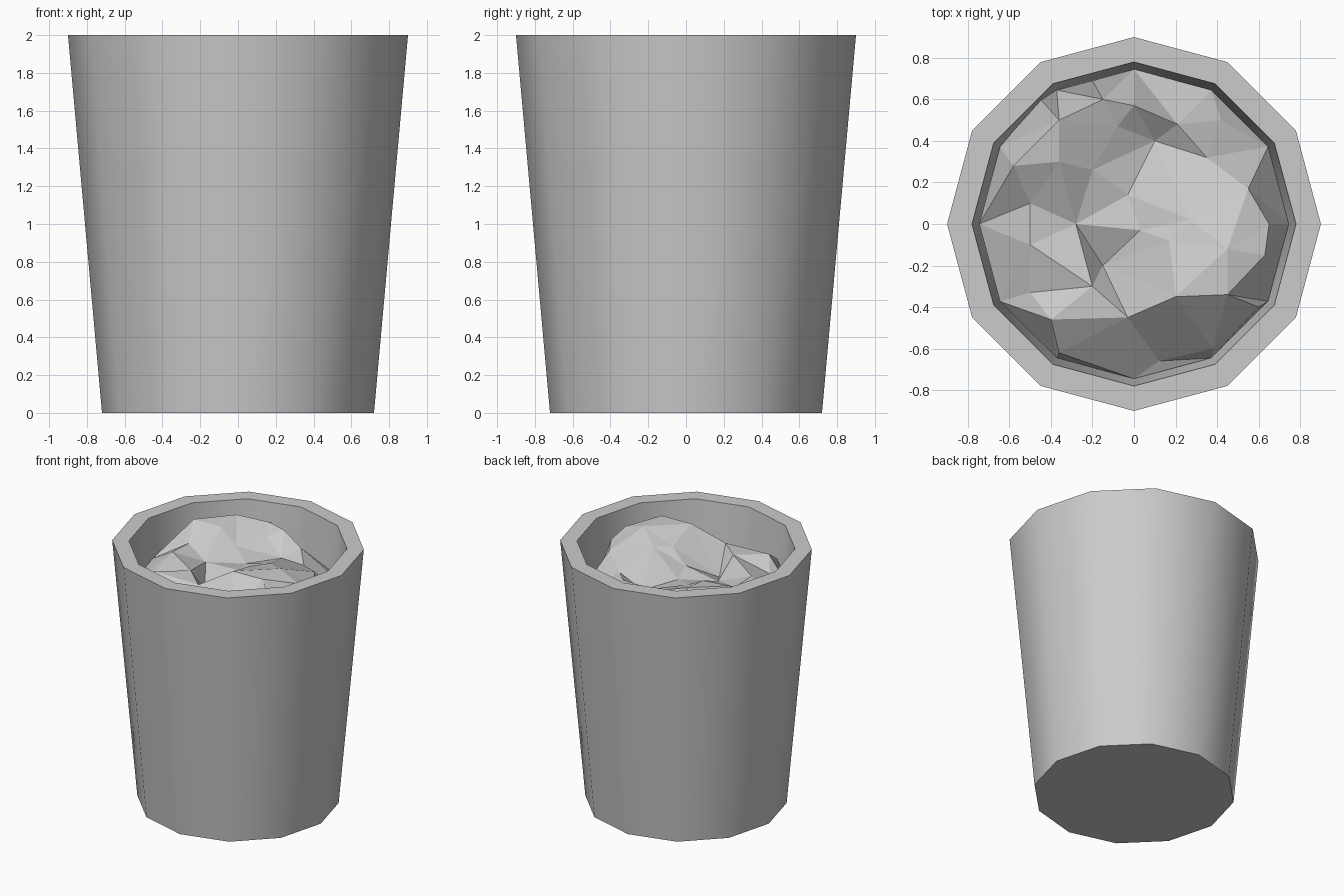
import bpy, math, random
from mathutils import Vector
from mathutils.geometry import delaunay_2d_cdt

if "Cube" in bpy.data.objects:
    bpy.data.objects.remove(bpy.data.objects["Cube"])

random.seed(4)
SIDES = 12


def add_object(name, verts, faces):
    mesh = bpy.data.meshes.new(name)
    mesh.from_pydata(verts, [], faces)
    mesh.update()
    obj = bpy.data.objects.new(name, mesh)
    bpy.context.collection.objects.link(obj)
    return obj


def ring(radius, z):
    step = 2 * math.pi / SIDES
    return [(radius * math.cos(i * step), radius * math.sin(i * step), z) for i in range(SIDES)]


# Tapered bucket: outer base, outer rim, inner rim, inner floor
profile = [(0.72, 0), (0.9, 2), (0.78, 2), (0.61, 0.12)]
verts = [v for r, z in profile for v in ring(r, z)]
faces = [list(range(SIDES))[::-1], [3 * SIDES + i for i in range(SIDES)]]
for k in range(len(profile) - 1):
    for i in range(SIDES):
        j = (i + 1) % SIDES
        a, b = k * SIDES, (k + 1) * SIDES
        faces.append([a + i, a + j, b + j, b + i])
bucket = add_object("bucket", verts, faces)
bpy.context.view_layer.objects.active = bucket
bucket.select_set(True)
bpy.ops.object.shade_smooth_by_angle(angle=math.radians(40))

# Faceted heap: peaks and valleys of the three mounds
peaks = [
    # back left mound
    (-.58, .28, 1.94), (-.36, .50, 1.95), (-.20, .69, 1.86), (-.36, .30, 1.93),
    (-.15, .60, 1.91), (-.20, .26, 1.84), (0, .57, 1.90), (-.45, .60, 1.82),
    (-.50, .10, 1.84), (-.28, 0, 1.79), (-.50, -.10, 1.85), (-.08, .47, 1.86),
    # valley
    (-.03, .14, 1.79), (.10, .40, 1.77), (-.15, -.20, 1.71), (-.50, -.33, 1.78),
    # front left mound
    (-.20, -.30, 1.86), (-.40, -.46, 1.86), (-.03, -.45, 1.85), (-.36, -.62, 1.75),
    # right mound
    (.03, -.03, 1.82), (.17, -.08, 1.91), (.27, .02, 1.92), (.45, -.12, 1.98),
    (.20, -.35, 1.98), (.45, -.34, 1.98), (.63, -.15, 1.92), (.65, 0, 1.87),
    (.55, .17, 1.87), (.60, -.40, 1.78), (.38, -.60, 1.75), (.12, -.66, 1.66),
    # back right mound
    (.21, .48, 1.85), (.35, .32, 1.81), (.42, .50, 1.72),
]
# Heap edge where it meets the inner wall
points = peaks + [(x, y, z + random.uniform(-.05, .05)) for x, y, z in ring(.745, 1.65)]
flat = [Vector(p[:2]) for p in points]
tri = delaunay_2d_cdt(flat, [], [], 0, 1e-5)
heap_verts = [(v.x, v.y, points[orig[0]][2]) for v, orig in zip(tri[0], tri[3])]
heap = add_object("rubble_heap", heap_verts, tri[2])
